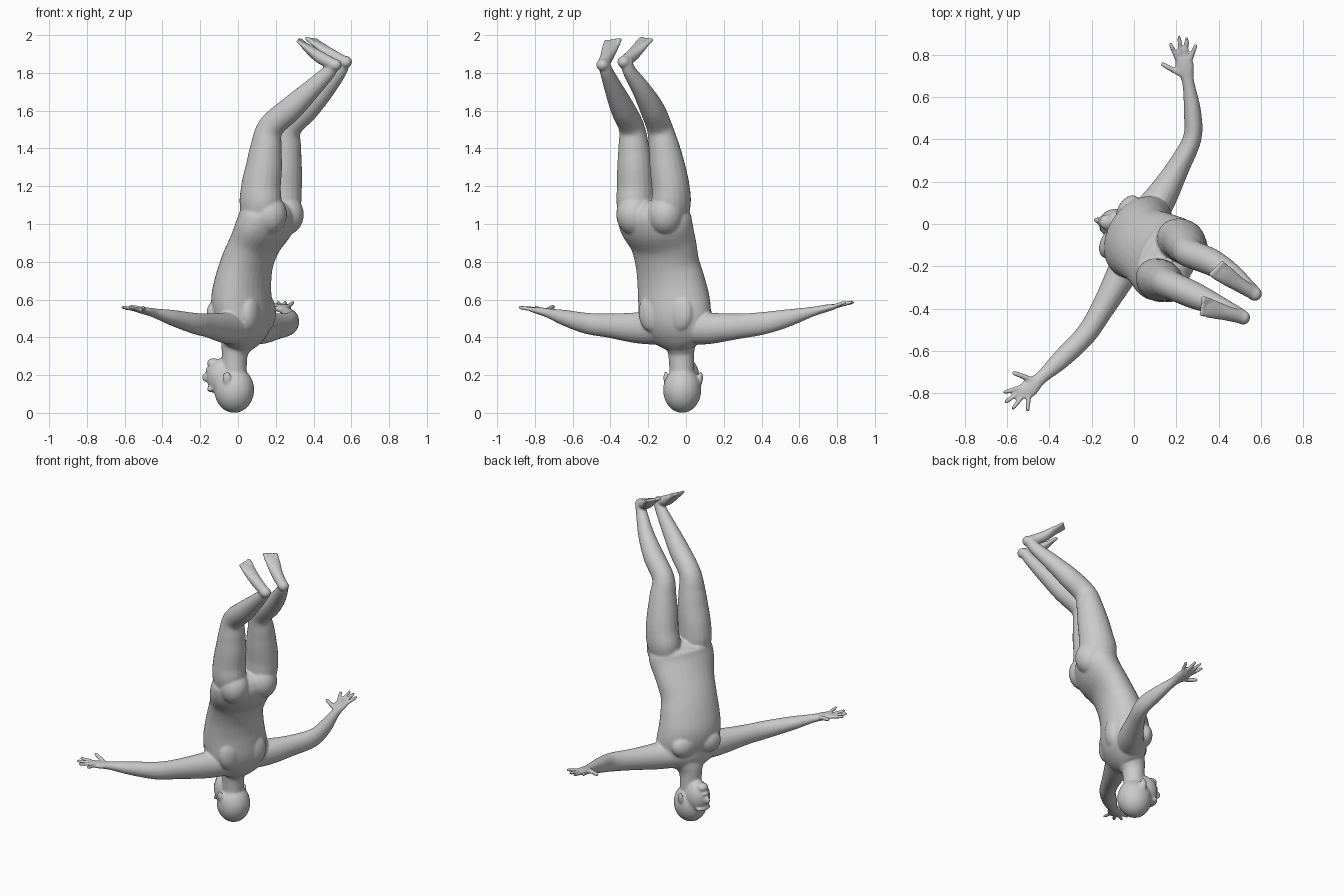
import bpy, bmesh, math
from mathutils import Vector, Matrix

bm = bmesh.new()
SIDE = Vector((0.47, 0.88, 0))      # body's left
FRONT = Vector((-0.88, 0.47, 0))    # way the chest faces
HSIDE = Vector((0.25, 0.97, 0))     # the head is turned a little
HFRONT = Vector((-0.97, 0.25, 0))


def spline(p, t):
    """Catmull-Rom value of a list of vectors."""
    i = min(int(t), len(p) - 2)
    f = t - i
    a, b, c, d = (p[max(0, min(len(p) - 1, i + k))] for k in (-1, 0, 1, 2))
    return 0.5 * (2 * b + (c - a) * f + (2 * a - 5 * b + 4 * c - d) * f * f + (3 * b - a - 3 * c + d) * f ** 3)


def tube(secs, ref, sides=20, steps=5):
    """Loft ellipses (x, y, z, half width along ref, half depth)."""
    pos = [Vector(s[:3]) for s in secs]
    rad = [Vector((s[3], s[-1])) for s in secs]
    n = (len(secs) - 1) * steps
    rings = []
    for k in range(n + 1):
        t = k / steps
        tan = (spline(pos, min(t + .1, len(pos) - 1)) - spline(pos, max(t - .1, 0))).normalized()
        u = (Vector(ref) - tan * tan.dot(Vector(ref))).normalized()
        v = tan.cross(u)
        c, r = spline(pos, t), spline(rad, t)
        rings.append([bm.verts.new(c + u * r.x * math.cos(a) + v * r.y * math.sin(a))
                      for a in (math.tau * j / sides for j in range(sides))])
    for p, q in zip(rings, rings[1:]):
        for j in range(sides):
            bm.faces.new((p[j], p[j - 1], q[j - 1], q[j]))
    bm.faces.new(rings[0])
    bm.faces.new(rings[-1][::-1])


def blob(c, r, front=FRONT, side=SIDE):
    """Ellipsoid with radii along front, side and z."""
    m = Matrix((front.normalized(), side.normalized(), Vector((0, 0, 1)))).transposed().to_4x4()
    bmesh.ops.create_uvsphere(bm, u_segments=24, v_segments=16, radius=1,
                              matrix=Matrix.Translation(c) @ m @ Matrix.Diagonal((*r, 1)))


def digit(base, tip, r):
    b, t = Vector(base), Vector(tip)
    m = b.lerp(t, .55)
    e = b.lerp(t, .93)
    tube([(*b, r), (*m, r), (*e, r * .85), (*t, r * .4)], (0.3, 0.2, 1), 10, 3)


# torso
tube([(0, -.03, .35, .09, .07), (.015, -.04, .41, .175, .11), (.03, -.055, .5, .2, .138),
      (.018, -.065, .6, .2, .147), (.027, -.08, .7, .19, .136), (.05, -.1, .8, .18, .125),
      (.092, -.122, .9, .19, .118), (.145, -.16, 1.0, .21, .132), (.165, -.17, 1.07, .19, .125),
      (.165, -.17, 1.12, .08, .06)], SIDE, 32)
for s in (-1, 1):
    c = Vector((.02, -.06, .53)) + SIDE * s * .085
    blob(c + FRONT * .1, (.05, .08, .07))                                   # chest muscle
    blob(c - FRONT * .1, (.045, .075, .1))                                  # shoulder blade
    blob(Vector((.205, -.19, 1.05)) + SIDE * s * .095, (.1, .095, .11))     # buttock

# neck and head
tube([(-.02, -.02, .17, .066), (-.018, -.025, .3, .068), (-.01, -.028, .35, .08), (.01, -.035, .42, .12, .09)], HSIDE)
blob((-.02, -.02, .122), (.106, .101, .122), HFRONT, HSIDE)
blob((-.083, -.003, .19), (.083, .074, .1), HFRONT, HSIDE)
blob((-.13, .01, .262), (.034, .036, .028), HFRONT, HSIDE)      # chin
blob((-.168, .016, .188), (.024, .014, .026), HFRONT, HSIDE)    # nose
blob((-.138, .01, .125), (.024, .055, .016), HFRONT, HSIDE)     # brow
blob((-.155, .014, .228), (.018, .026, .012), HFRONT, HSIDE)    # lips
for s in (-1, 1):
    blob(Vector((-.045, -.012, .185)) + HSIDE * s * .095 - HFRONT * .01, (.022, .012, .036), HFRONT, HSIDE)

# left arm and hand
tube([(.06, .03, .45, .09, .09), (.13, .13, .448, .075, .083), (.21, .27, .458, .054, .068),
      (.275, .405, .474, .044, .06), (.276, .53, .5, .041, .048), (.256, .67, .536, .029, .026),
      (.24, .74, .553, .043, .02), (.235, .79, .563, .042, .014)], (1, 0, 0))
for b, t in (((.205, .775), (.17, .855)), ((.222, .785), (.212, .89)),
             ((.245, .785), (.25, .882)), ((.266, .775), (.294, .85))):
    digit((*b, .562), (*t, .588), .0115)
digit((.225, .705, .55), (.128, .758, .56), .0135)

# right arm and hand
tube([(.005, -.12, .45, .09, .09), (-.065, -.25, .45, .072, .083), (-.155, -.41, .462, .055, .064),
      (-.23, -.525, .474, .05, .056), (-.345, -.64, .503, .045, .042), (-.44, -.727, .528, .031, .025),
      (-.49, -.772, .54, .043, .019), (-.525, -.8, .545, .04, .014)], (.7, -.7, 0))
for b, t in (((-.53, -.768), (-.617, -.797)), ((-.53, -.788), (-.612, -.844)),
             ((-.518, -.803), (-.576, -.876)), ((-.498, -.805), (-.502, -.888))):
    digit((*b, .545), (*t, .56), .0115)
digit((-.47, -.74, .54), (-.575, -.7, .565), .0135)

# legs
tube([(.18, -.085, .97, .08), (.218, -.078, 1.1, .1, .115), (.235, -.082, 1.2, .099, .106),
      (.243, -.098, 1.3, .094, .097), (.252, -.115, 1.4, .083, .084), (.268, -.14, 1.51, .068, .07),
      (.365, -.18, 1.61, .064, .066), (.46, -.235, 1.71, .05, .052), (.54, -.3, 1.81, .035, .038),
      (.56, -.315, 1.86, .032)], SIDE)
tube([(.11, -.24, .97, .08), (.118, -.263, 1.1, .1, .113), (.122, -.265, 1.2, .099, .107),
      (.137, -.27, 1.3, .094, .098), (.148, -.276, 1.4, .083, .085), (.172, -.288, 1.51, .068, .07),
      (.28, -.335, 1.61, .064, .066), (.385, -.38, 1.71, .05, .052), (.48, -.42, 1.805, .035, .038),
      (.505, -.432, 1.845, .032)], SIDE)

# feet with toes
for heel, mid, ball, toe in (((.57, -.33, 1.858), (.495, -.285, 1.893), (.43, -.24, 1.945), (.378, -.2, 1.988)),
                             ((.515, -.442, 1.842), (.435, -.42, 1.882), (.362, -.4, 1.937), (.31, -.385, 1.982))):
    heel, mid, ball, toe = map(Vector, (heel, mid, ball, toe))
    across = (toe - heel).cross(Vector((0, 0, 1))).normalized()
    tube([(*heel, .031, .028), (*mid, .036, .033), (*ball, .046, .02), (*ball.lerp(toe, .45), .043, .012)], across)
    blob(heel, (.034, .034, .032), -across.cross(Vector((0, 0, 1))), across)
    inner = 1 if heel.y < -.4 else -1
    for i in range(5):
        k = (i - 2) * .0175
        side = across * k * (-inner)
        digit(ball.lerp(toe, .2) + side, ball.lerp(toe, 1 - .055 * i) + side * 1.08, .013 if i == 0 else .0105)

# fuse everything into one smooth skin
bmesh.ops.recalc_face_normals(bm, faces=bm.faces)
mesh = bpy.data.meshes.new("body")
bm.to_mesh(mesh)
bm.free()
body = bpy.data.objects.new("body", mesh)
bpy.context.collection.objects.link(body)
fuse = body.modifiers.new("fuse", 'REMESH')
fuse.mode = 'VOXEL'
fuse.voxel_size = 0.007
fuse.use_smooth_shade = True
soft = body.modifiers.new("soften", 'SMOOTH')
soft.factor = 0.5
soft.iterations = 6
